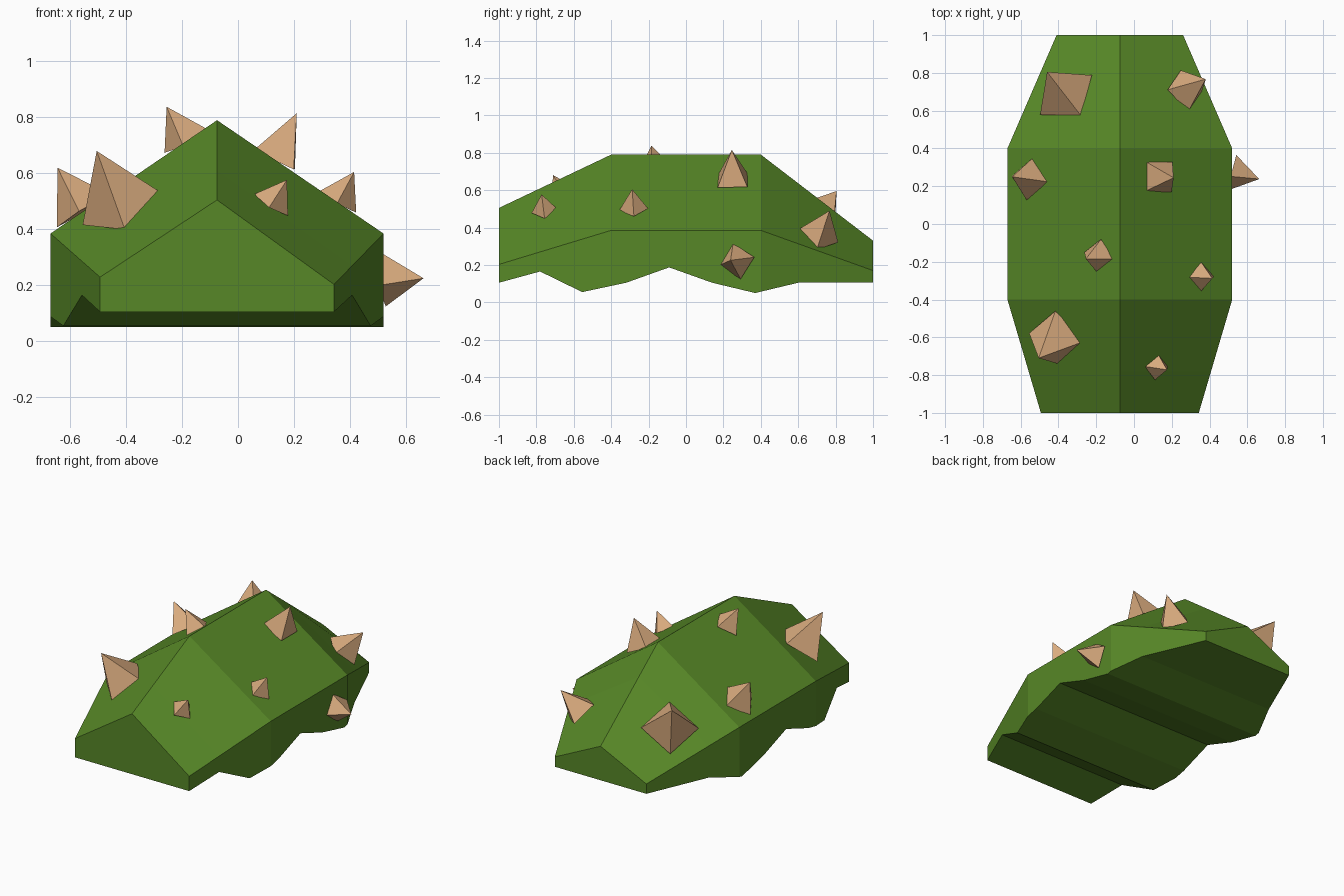
import bpy, bmesh
from mathutils import Vector, Matrix

if "Cube" in bpy.data.objects:
    bpy.data.objects.remove(bpy.data.objects["Cube"])


def material(name, rgb):
    m = bpy.data.materials.new(name)
    m.diffuse_color = (*rgb, 1.0)
    m.use_nodes = True
    m.node_tree.nodes["Principled BSDF"].inputs["Base Color"].default_value = m.diffuse_color
    return m


green = material("leaf green", (0.095, 0.245, 0.02))
tan = material("tan spike", (0.70, 0.41, 0.21))


def finish(bm, name, mat):
    bmesh.ops.recalc_face_normals(bm, faces=bm.faces)
    mesh = bpy.data.meshes.new(name)
    bm.to_mesh(mesh)
    bm.free()
    mesh.materials.append(mat)
    ob = bpy.data.objects.new(name, mesh)
    bpy.context.collection.objects.link(ob)
    return ob


def interp(table, y):
    """Linear lookup in rows of (y, values...)."""
    for a, b in zip(table, table[1:]):
        if y <= b[0] + 1e-6:
            t = (y - a[0]) / (b[0] - a[0])
            return [p + (q - p) * t for p, q in zip(a[1:], b[1:])]


# Shell: ridged cross-section lofted along y, with a wavy underside
RIDGE_X = -0.075
# y, half width, ridge height, left edge height, right edge height
upper = [(-1.0, 0.418, 0.505, 0.229, 0.203),
         (-0.4, 0.595, 0.79, 0.385, 0.385),
         (0.4, 0.595, 0.79, 0.385, 0.385),
         (1.0, 0.335, 0.33, 0.17, 0.17)]
# y, underside height
under = [(-1.0, 0.105), (-0.78, 0.165), (-0.555, 0.055), (-0.32, 0.105),
         (-0.09, 0.187), (0.14, 0.105), (0.37, 0.05), (0.6, 0.105), (1.0, 0.105)]

bm = bmesh.new()
rings = []
for y in sorted({r[0] for r in upper} | {r[0] for r in under}):
    w, ridge, left, right = interp(upper, y)
    low = interp(under, y)[0]
    section = [(-w, low), (-w, left), (0, ridge), (w, right), (w, low)]
    rings.append([bm.verts.new((RIDGE_X + x, y, z)) for x, z in section])
for a, b in zip(rings, rings[1:]):
    for i in range(5):
        j = (i + 1) % 5
        bm.faces.new((a[i], a[j], b[j], b[i]))
bm.faces.new(rings[0])
bm.faces.new(rings[-1])
finish(bm, "shell", green)

# Spikes: four-sided pyramids given by base centre, tip and one base corner
spikes = [
    ((-0.41, -0.60, 0.47), (-0.505, -0.71, 0.68), (-0.28, -0.635, 0.55)),
    ((0.118, -0.755, 0.487), (0.175, -0.772, 0.577), (0.135, -0.69, 0.512)),
    ((-0.185, -0.168, 0.715), (-0.255, -0.185, 0.838), (-0.17, -0.08, 0.725)),
    ((0.355, -0.28, 0.497), (0.415, -0.288, 0.605), (0.355, -0.203, 0.50)),
    ((-0.552, 0.238, 0.466), (-0.645, 0.25, 0.62), (-0.54, 0.35, 0.474)),
    ((0.13, 0.25, 0.65), (0.21, 0.245, 0.815), (0.065, 0.33, 0.694)),
    ((0.52, 0.272, 0.22), (0.663, 0.238, 0.225), (0.52, 0.368, 0.24)),
    ((-0.36, 0.683, 0.406), (-0.46, 0.805, 0.595), (-0.225, 0.79, 0.415)),
    ((0.268, 0.705, 0.354), (0.38, 0.767, 0.49), (0.30, 0.605, 0.402)),
]
for n, (base, tip, corner) in enumerate(spikes, 1):
    base, tip, corner = Vector(base), Vector(tip), Vector(corner)
    axis = (tip - base).normalized()
    arm = corner - base
    radius = arm.length
    u = (arm - axis * arm.dot(axis)).normalized()
    v = axis.cross(u)
    frame = Matrix((u, v, axis)).transposed().to_4x4()
    height = (tip - base).length
    bm = bmesh.new()
    bmesh.ops.create_cone(
        bm, segments=4, cap_ends=True, cap_tris=False,
        radius1=radius, radius2=0, depth=height,
        matrix=Matrix.Translation((base + tip) / 2) @ frame)
    bmesh.ops.remove_doubles(bm, verts=bm.verts, dist=1e-5)
    finish(bm, f"spike_{n}", tan)
